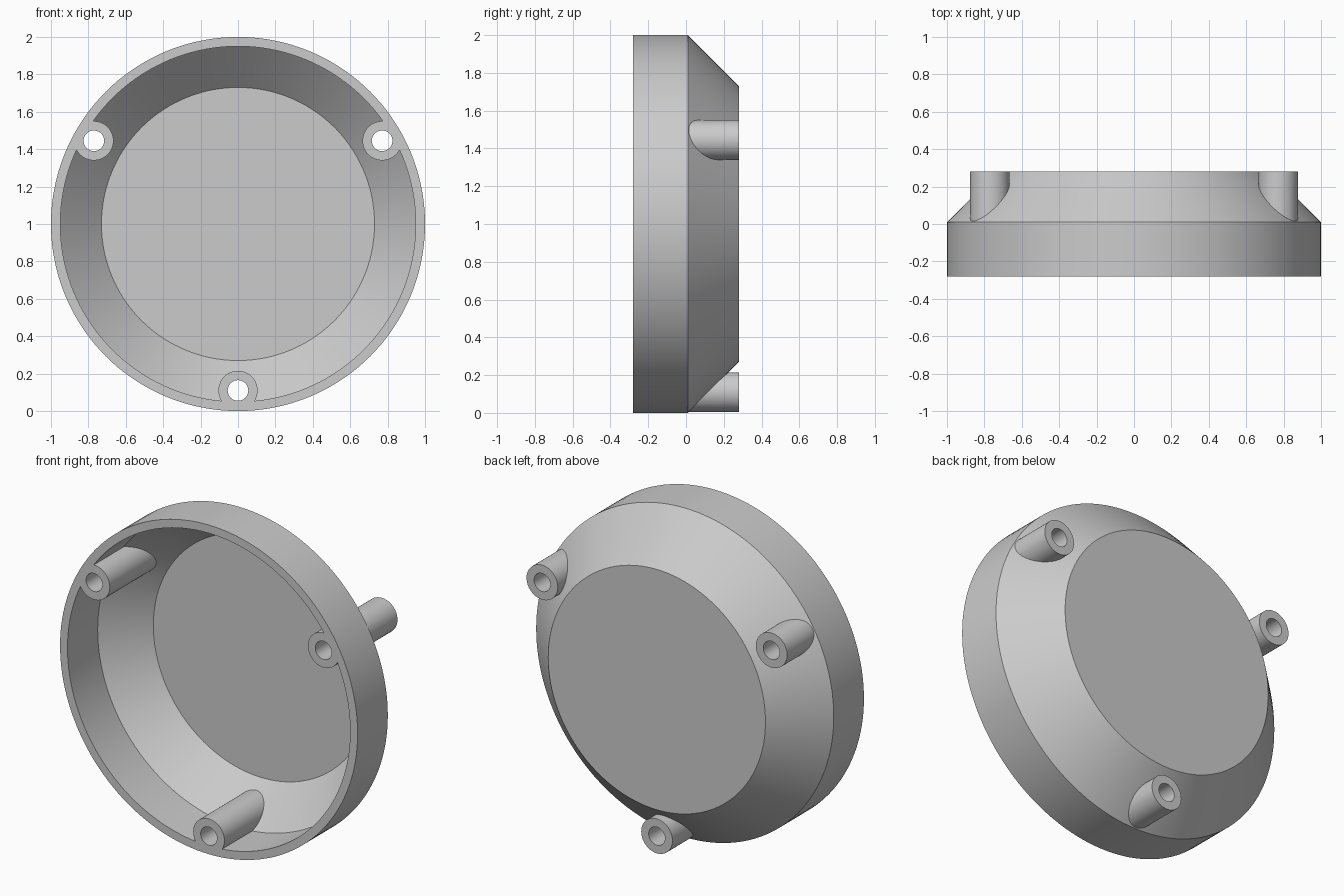
import bpy, bmesh, math
from mathutils import Matrix, Vector

cube = bpy.data.objects.get("Cube")
if cube:
    bpy.data.objects.remove(cube, do_unlink=True)

DEPTH = 0.28          # half depth along y
BOSS_RING = 0.89      # distance of the screw bosses from the axis
CENTRE = Vector((0, 0, 1))

grey = bpy.data.materials.new("plain_grey")
grey.use_nodes = True
colour = (0.6, 0.6, 0.6, 1)
grey.diffuse_color = colour
grey.node_tree.nodes["Principled BSDF"].inputs["Base Color"].default_value = colour


def make_object(name, bm):
    bmesh.ops.recalc_face_normals(bm, faces=bm.faces)
    mesh = bpy.data.meshes.new(name)
    bm.to_mesh(mesh)
    bm.free()
    mesh.materials.append(grey)
    obj = bpy.data.objects.new(name, mesh)
    bpy.context.collection.objects.link(obj)
    return obj


def lathe(name, profile, steps=144):
    """Spin a (radius, y) profile about the y axis through the centre."""
    bm = bmesh.new()
    verts = [bm.verts.new(CENTRE + Vector((r, y, 0))) for r, y in profile]
    edges = [bm.edges.new(pair) for pair in zip(verts, verts[1:])]
    bmesh.ops.spin(bm, geom=verts + edges, cent=CENTRE, axis=(0, 1, 0),
                   angle=math.tau, steps=steps)
    bmesh.ops.remove_doubles(bm, verts=bm.verts, dist=1e-4)
    # Close the two discs on the axis
    bmesh.ops.holes_fill(bm, edges=[e for e in bm.edges if e.is_boundary])
    return make_object(name, bm)


def rod(name, radius, length, angle):
    """Cylinder along y, placed on the boss ring at the given angle."""
    bm = bmesh.new()
    place = CENTRE + BOSS_RING * Vector((math.cos(angle), 0, math.sin(angle)))
    bmesh.ops.create_cone(bm, cap_ends=True, segments=48, radius1=radius,
                          radius2=radius, depth=length,
                          matrix=Matrix.Translation(place) @ Matrix.Rotation(math.pi / 2, 4, 'X'))
    return make_object(name, bm)


def combine(target, tool, operation):
    mod = target.modifiers.new(operation, 'BOOLEAN')
    mod.operation, mod.solver, mod.object = operation, 'EXACT', tool
    bpy.context.view_layer.objects.active = target
    bpy.ops.object.modifier_apply(modifier=mod.name)
    bpy.data.objects.remove(tool, do_unlink=True)


# Dish with a straight rim, a 45 degree shoulder and a flat floor
housing = lathe("housing", [(0.73, DEPTH), (1, 0.01), (1, -DEPTH),
                            (0.95, -DEPTH), (0.95, 0.01), (0.73, 0.23)])

# Three hollow screw bosses running right through the shoulder
angles = [math.radians(a) for a in (30, 150, 270)]
for a in angles:
    combine(housing, rod("boss", 0.105, 2 * DEPTH, a), 'UNION')
for a in angles:
    combine(housing, rod("screw_hole", 0.055, 3 * DEPTH, a), 'DIFFERENCE')

bpy.ops.object.select_all(action='DESELECT')
housing.select_set(True)
bpy.context.view_layer.objects.active = housing
bpy.ops.object.shade_smooth_by_angle(angle=math.radians(30))
